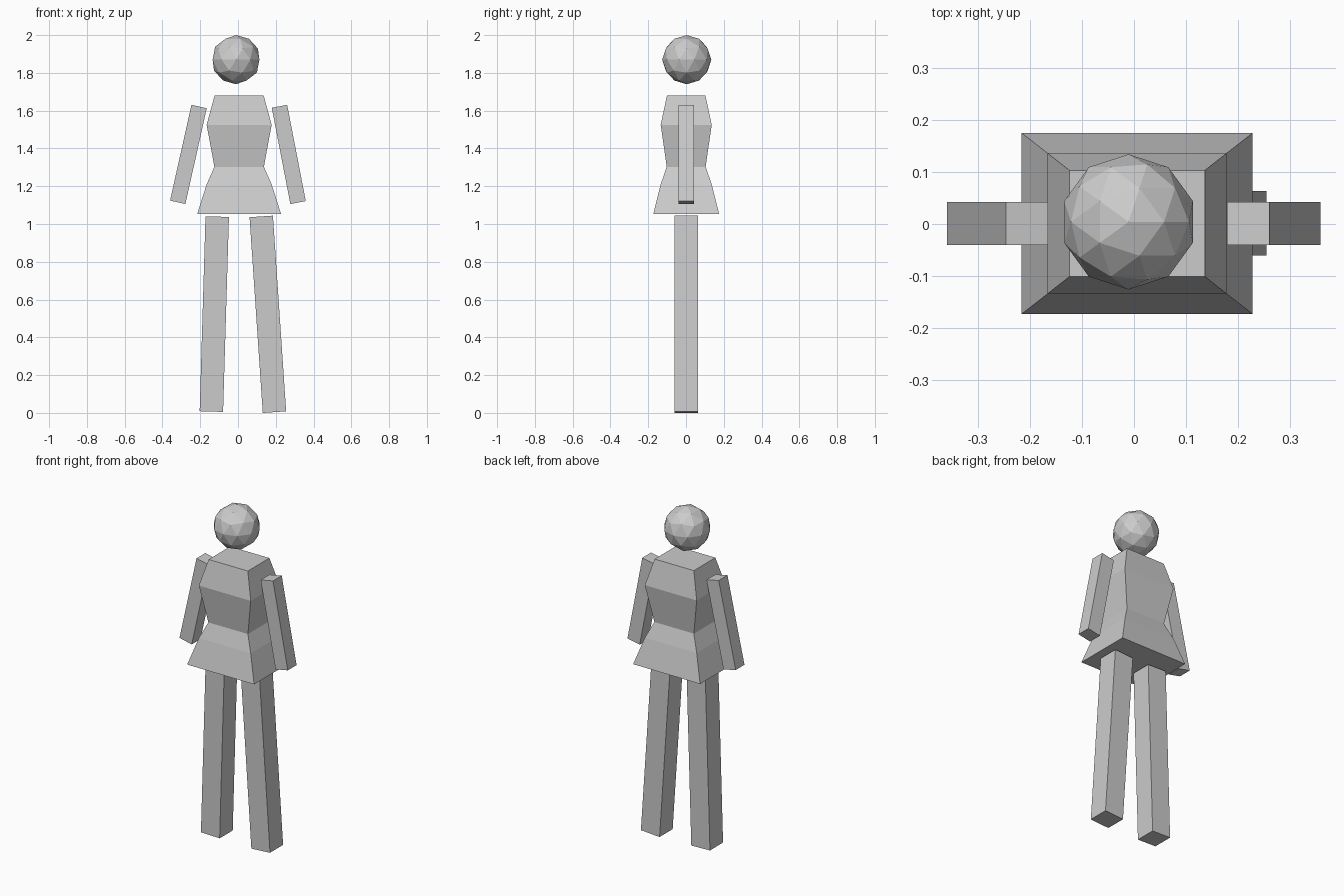
import bpy
import bmesh
from math import atan2
from mathutils import Vector

if "Cube" in bpy.data.objects:
    bpy.data.objects.remove(bpy.data.objects["Cube"])


def lofted_box(name, rings):
    """Closed rectangular loft; each ring is (z, half width x, half depth y)."""
    bm = bmesh.new()
    loops = [[bm.verts.new((sx * hx, sy * hy, z))
              for sx, sy in ((-1, -1), (1, -1), (1, 1), (-1, 1))]
             for z, hx, hy in rings]
    for a, b in zip(loops, loops[1:]):
        for i in range(4):
            j = (i + 1) % 4
            bm.faces.new((a[i], a[j], b[j], b[i]))
    bm.faces.new(loops[0])
    bm.faces.new(loops[-1])
    bmesh.ops.recalc_face_normals(bm, faces=bm.faces)
    mesh = bpy.data.meshes.new(name)
    bm.to_mesh(mesh)
    bm.free()
    obj = bpy.data.objects.new(name, mesh)
    bpy.context.collection.objects.link(obj)
    return obj


def limb(name, top, bottom, width):
    """Square bar between two (x, z) end points."""
    t = Vector((top[0], 0, top[1]))
    b = Vector((bottom[0], 0, bottom[1]))
    d = t - b
    h = d.length / 2
    obj = lofted_box(name, [(-h, width / 2, width / 2), (h, width / 2, width / 2)])
    obj.location = (t + b) / 2 + Vector((0, 0.001, 0))
    obj.rotation_euler.y = atan2(d.x, d.z)
    return obj


# Torso with flared skirt
torso = lofted_box("torso", [
    (1.053, 0.222, 0.174),
    (1.210, 0.172, 0.135),
    (1.303, 0.131, 0.103),
    (1.525, 0.172, 0.135),
    (1.680, 0.130, 0.102),
])
torso.location = (0.006, 0.001, 0)

# Arms
limb("arm_left", (-0.206, 1.622), (-0.319, 1.115), 0.083)
limb("arm_right", (0.2195, 1.623), (0.318, 1.1135), 0.083)

# Legs
limb("leg_left", (-0.110, 1.039), (-0.141, 0.007), 0.124)
limb("leg_right", (0.123, 1.040), (0.193, 0.004), 0.124)

# Faceted head
bpy.ops.mesh.primitive_ico_sphere_add(subdivisions=2, radius=0.13,
                                      location=(-0.0105, 0.004, 1.87))
bpy.context.object.name = "head"
